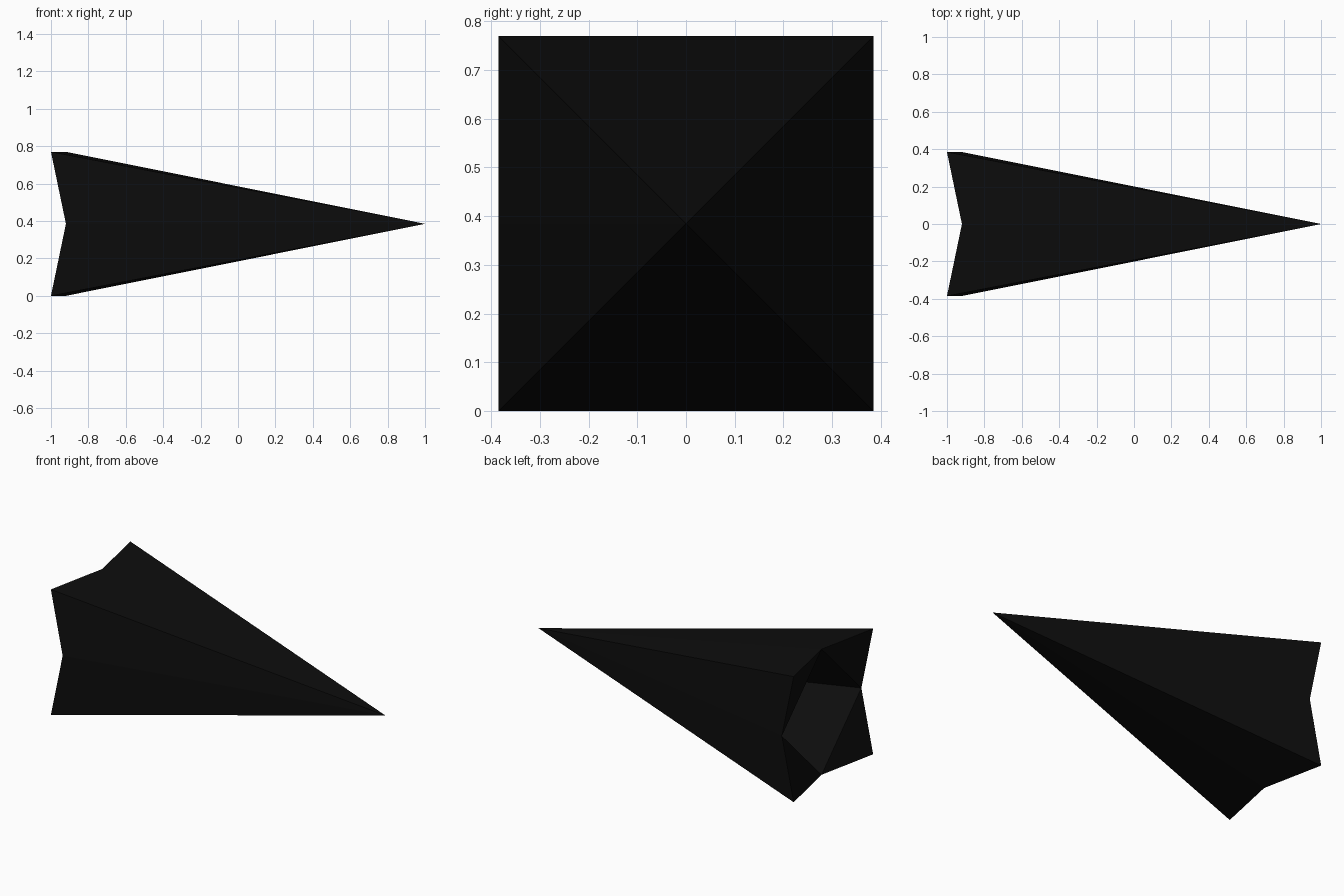
import bpy, bmesh

if "Cube" in bpy.data.objects:
    bpy.data.objects.remove(bpy.data.objects["Cube"])

HALF = 0.385      # half width of the square tail
TAIL_X = -1.0     # tail corners
NOTCH_X = -0.92   # notched middle of each tail edge
PIT_X = 0.1       # deepest point of the hollow

black = bpy.data.materials.new("near black")
black.diffuse_color = (0.004, 0.004, 0.004, 1)
black.use_nodes = True
black.node_tree.nodes["Principled BSDF"].inputs["Base Color"].default_value = black.diffuse_color

bm = bmesh.new()

# Tail rim: corners alternate with notched edge middles
ring = [(1, 1), (0, 1), (-1, 1), (-1, 0), (-1, -1), (0, -1), (1, -1), (1, 0)]
rim = [bm.verts.new((TAIL_X if y and z else NOTCH_X, y * HALF, HALF + z * HALF))
       for y, z in ring]
tip = bm.verts.new((1, 0, HALF))
pit = bm.verts.new((PIT_X, 0, HALF))

# Outer spike sides
for i in range(8):
    bm.faces.new((rim[i], rim[(i + 1) % 8], tip))

# Tail corner flaps and the hollow between the notches
for i in range(0, 8, 2):
    before, after = rim[i - 1], rim[i + 1]
    bm.faces.new((before, after, rim[i]))
    bm.faces.new((after, before, pit))

bmesh.ops.recalc_face_normals(bm, faces=bm.faces)
mesh = bpy.data.meshes.new("spike")
bm.to_mesh(mesh)
bm.free()
mesh.materials.append(black)
bpy.context.collection.objects.link(bpy.data.objects.new("spike", mesh))
